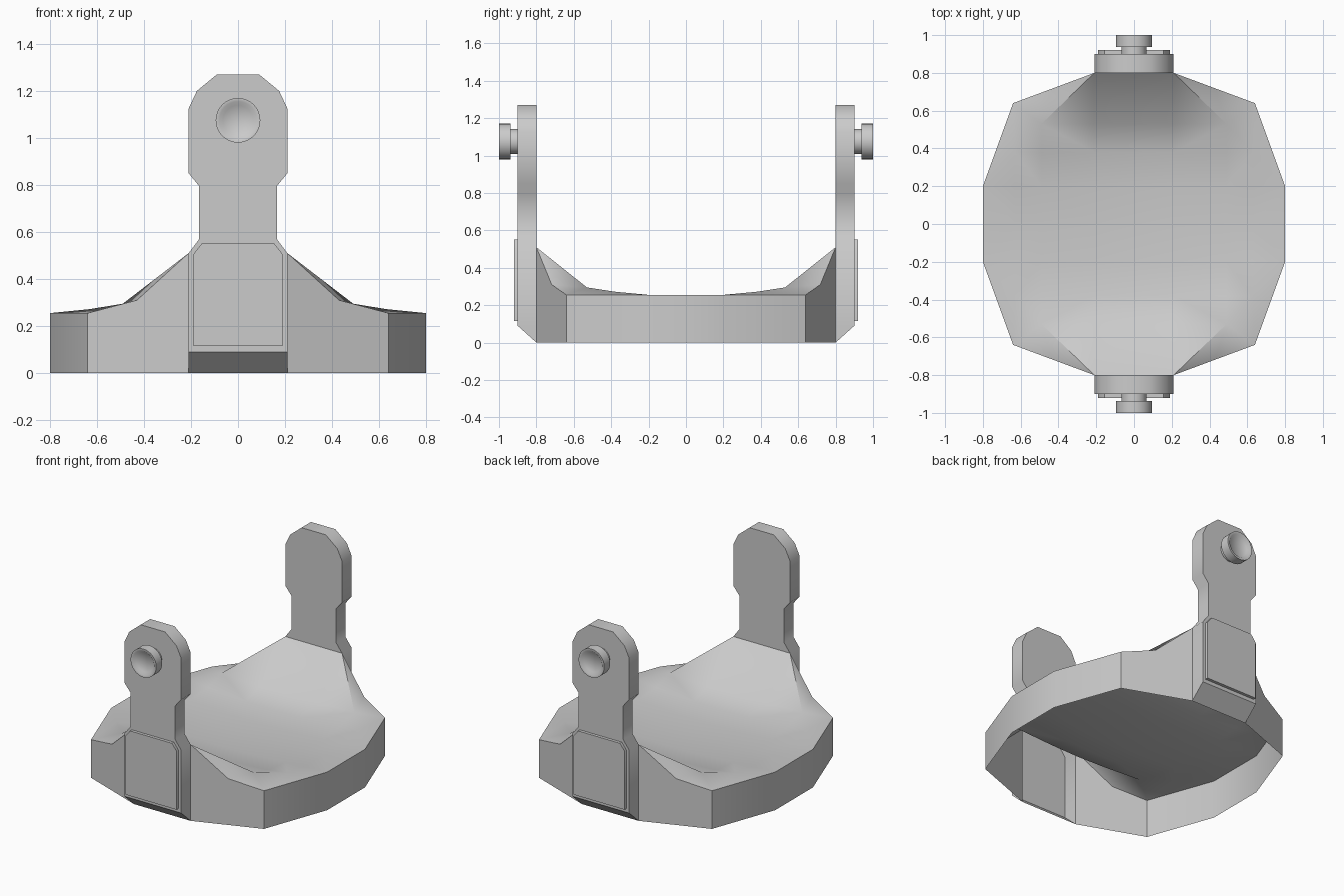
import bpy, bmesh, math
from mathutils import Matrix

cube = bpy.data.objects.get("Cube")
if cube:
    bpy.data.objects.remove(cube)

grey = bpy.data.materials.new("light_grey")
grey.use_nodes = True
GREY = (0.6, 0.6, 0.6, 1)
grey.diffuse_color = GREY
grey.node_tree.nodes["Principled BSDF"].inputs["Base Color"].default_value = GREY


def add_faces(bm, faces):
    """Add faces given as lists of points."""
    for pts in faces:
        bm.faces.new([bm.verts.new(p) for p in pts])


def mirror(bm, axis):
    """Duplicate everything across one axis and flip the copy."""
    geom = bmesh.ops.duplicate(bm, geom=bm.verts[:] + bm.edges[:] + bm.faces[:])["geom"]
    scale = [1, 1, 1]
    scale[axis] = -1
    bmesh.ops.scale(bm, vec=scale, verts=[g for g in geom if isinstance(g, bmesh.types.BMVert)])
    bmesh.ops.reverse_faces(bm, faces=[g for g in geom if isinstance(g, bmesh.types.BMFace)])


def finish(bm, name):
    bmesh.ops.remove_doubles(bm, verts=bm.verts, dist=0.0005)
    mesh = bpy.data.meshes.new(name)
    bm.to_mesh(mesh)
    bm.free()
    mesh.materials.append(grey)
    ob = bpy.data.objects.new(name, mesh)
    bpy.context.collection.objects.link(ob)
    bpy.ops.object.select_all(action='DESELECT')
    ob.select_set(True)
    bpy.context.view_layer.objects.active = ob
    bpy.ops.object.shade_smooth_by_angle(angle=math.radians(45))
    return ob


# Base shell: one quarter of a shallow saddle with a thin skirt, open below
xs = [0, 0.21, 0.49, 0.63, 0.8]
ys = [0, 0.2, 0.38, 0.53, 0.8]
heights = [
    [0.215, 0.22, 0.235, 0.245, 0.255],
    [0.218, 0.222, 0.237, 0.247, 0.255],
    [0.235, 0.238, 0.255, 0.272],
    [0.275, 0.28, 0.295],
    [0.51, 0.51],
]


def node(row, col):
    return (xs[col], ys[row], heights[row][col])


bm = bmesh.new()
for r in range(4):
    for c in range(len(heights[r]) - 1):
        corners = [(r, c), (r, c + 1), (r + 1, c + 1), (r + 1, c)]
        add_faces(bm, [[node(i, j) for i, j in corners if j < len(heights[i])]])

# Outward slope between the crest and the rim
rim = [(0.21, 0.8, 0.51), (0.43, 0.718, 0.31), (0.64, 0.64, 0.255), (0.8, 0.2, 0.255), (0.8, 0, 0.255)]
c1, c2 = node(3, 2), node(2, 3)
add_faces(bm, [(rim[0], c1, rim[1]), (rim[1], c1, rim[2]), (rim[2], c1, c2), (rim[2], c2, rim[3])])

# Skirt wall
for a, b in zip(rim, rim[1:]):
    add_faces(bm, [(a, b, (b[0], b[1], 0), (a[0], a[1], 0))])
mirror(bm, 0)
mirror(bm, 1)
finish(bm, "base_shell")

# Half outline of an upright post, bottom to top
HALF = [(0.21, 0.09), (0.21, 0.51), (0.165, 0.57), (0.165, 0.795), (0.21, 0.85),
        (0.21, 1.125), (0.175, 1.2), (0.09, 1.27)]
INNER, OUTER = 0.8, 0.9


def full(half):
    return half + [(-x, z) for x, z in reversed(half)]


def make_post(name, turn):
    bm = bmesh.new()
    # Outer face, inner face above the shell, side strip and bottom chamfer
    add_faces(bm, [[(x, OUTER, z) for x, z in reversed(full(HALF))],
                   [(x, INNER, z) for x, z in full(HALF[1:])]])
    outline = [(0.21, 0.0)] + HALF
    loop = full(outline)
    for (xa, za), (xb, zb) in zip(loop, loop[1:]):
        oa, ob = max(za, 0.09), max(zb, 0.09)
        pts = [(xa, INNER, za), (xa, OUTER, oa), (xb, OUTER, ob), (xb, INNER, zb)]
        if oa == ob and xa == xb:
            pts.pop(1)
        add_faces(bm, [pts])
    add_faces(bm, [[(0.21, INNER, 0), (-0.21, INNER, 0), (-0.21, OUTER, 0.09), (0.21, OUTER, 0.09)]])
    bmesh.ops.remove_doubles(bm, verts=bm.verts, dist=0.0005)
    bmesh.ops.recalc_face_normals(bm, faces=bm.faces)
    bm.transform(turn)
    finish(bm, name)


def make_panel(name, turn):
    # Raised plate with clipped top corners
    bm = bmesh.new()
    loop = full([(0.19, 0.115), (0.19, 0.505), (0.155, 0.55)])
    add_faces(bm, [[(x, 0.92, z) for x, z in reversed(loop)]])
    for (xa, za), (xb, zb) in zip(loop, loop[1:] + loop[:1]):
        add_faces(bm, [[(xa, OUTER, za), (xa, 0.92, za), (xb, 0.92, zb), (xb, OUTER, zb)]])
    bmesh.ops.remove_doubles(bm, verts=bm.verts, dist=0.0005)
    bmesh.ops.recalc_face_normals(bm, faces=bm.faces)
    bm.transform(turn)
    finish(bm, name)


def make_pin(name, turn):
    # Turned pin: neck, wide cap and dished end, as (radius, y)
    profile = [(0.067, 0.9), (0.067, 0.937), (0.095, 0.937), (0.095, 1.0),
               (0.08, 1.0), (0.064, 0.985), (0, 0.985)]
    bm = bmesh.new()
    verts = [bm.verts.new((r, y, 1.075)) for r, y in profile]
    edges = [bm.edges.new(p) for p in zip(verts, verts[1:])]
    bmesh.ops.spin(bm, geom=verts + edges, cent=(0, 0, 1.075), axis=(0, 1, 0),
                   angle=math.tau, steps=32)
    bmesh.ops.remove_doubles(bm, verts=bm.verts, dist=0.0005)
    bmesh.ops.recalc_face_normals(bm, faces=bm.faces)
    bm.transform(turn)
    finish(bm, name)


for side, angle in (("back", 0), ("front", math.pi)):
    turn = Matrix.Rotation(angle, 4, 'Z')
    make_post(side + "_post", turn)
    make_panel(side + "_panel", turn)
    make_pin(side + "_pin", turn)
